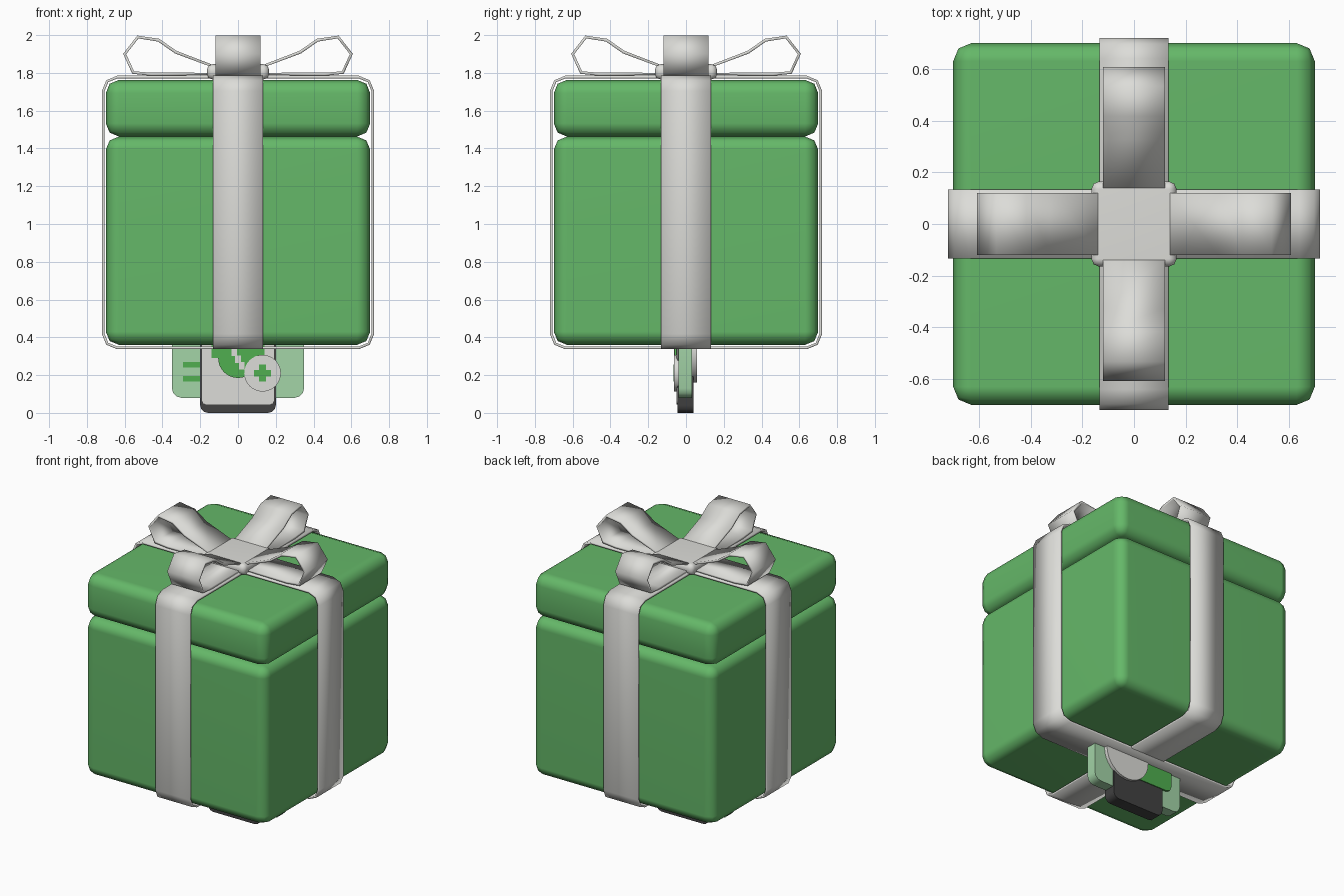
import bpy, bmesh, math
from mathutils import Matrix, Vector

cube = bpy.data.objects.get("Cube")
if cube:
    bpy.data.objects.remove(cube, do_unlink=True)


def material(name, rgb):
    m = bpy.data.materials.new(name)
    m.use_nodes = True
    col = (*rgb, 1)
    m.diffuse_color = col
    m.node_tree.nodes["Principled BSDF"].inputs["Base Color"].default_value = col
    return m


GREEN = material("box green", (0.13, 0.48, 0.14))
COIN = material("coin green", (0.08, 0.43, 0.08))
PALE = material("note pale green", (0.37, 0.66, 0.39))
SILVER = material("ribbon silver", (0.72, 0.72, 0.69))
DARK = material("phone dark grey", (0.055, 0.055, 0.055))


def finish(name, bm, mat, angle=50):
    me = bpy.data.meshes.new(name)
    bm.to_mesh(me)
    bm.free()
    me.materials.append(mat)
    ob = bpy.data.objects.new(name, me)
    bpy.context.collection.objects.link(ob)
    bpy.ops.object.select_all(action="DESELECT")
    ob.select_set(True)
    bpy.context.view_layer.objects.active = ob
    bpy.ops.object.shade_smooth_by_angle(angle=math.radians(angle))
    return ob


def block(name, mat, lo, hi, radius=0, segments=2, flat=False):
    """Box between two corners; flat rounds only the edges running along y."""
    lo, hi = Vector(lo), Vector(hi)
    bm = bmesh.new()
    bmesh.ops.create_cube(bm, size=1)
    bmesh.ops.scale(bm, vec=hi - lo, verts=bm.verts)
    bmesh.ops.translate(bm, vec=(lo + hi) / 2, verts=bm.verts)
    if radius:
        edges = [e for e in bm.edges if not flat
                 or abs(e.verts[0].co.y - e.verts[1].co.y) > 1e-4]
        bmesh.ops.bevel(bm, geom=edges, offset=radius, segments=segments,
                        profile=0.5, affect="EDGES")
    ob = finish(name, bm, mat)
    if radius and not flat:
        ob.modifiers.new("even_shading", "WEIGHTED_NORMAL")
    return ob


def band(name, path, half_width, thickness, turn):
    """Closed strip following an x-z path, turned about z."""
    bm = bmesh.new()
    rows = [[bm.verts.new((x, y, z)) for y in (-half_width, half_width)]
            for x, z in path]
    for a, b in zip(rows, rows[1:] + rows[:1]):
        bm.faces.new((a[0], a[1], b[1], b[0]))
    bmesh.ops.rotate(bm, verts=bm.verts, matrix=Matrix.Rotation(turn, 3, "Z"))
    ob = finish(name, bm, SILVER, 60)
    mod = ob.modifiers.new("thickness", "SOLIDIFY")
    mod.thickness = thickness
    mod.offset = 0


def disc(name, mat, x, z, radius, y0, y1):
    bm = bmesh.new()
    bmesh.ops.create_cone(bm, cap_ends=True, segments=32, radius1=radius,
                          radius2=radius, depth=y1 - y0)
    bmesh.ops.rotate(bm, verts=bm.verts, matrix=Matrix.Rotation(math.pi / 2, 3, "X"))
    bmesh.ops.translate(bm, vec=(x, (y0 + y1) / 2, z), verts=bm.verts)
    finish(name, bm, mat)


# Box and lid
block("box_body", GREEN, (-0.7, -0.7, 0.36), (0.7, 0.7, 1.463), 0.07)
block("box_lid", GREEN, (-0.7, -0.7, 1.463), (0.7, 0.7, 1.763), 0.07)

# Two ribbons wrapped all the way round
W, R, BOTTOM, TOP = 0.714, 0.075, 0.344, 1.778
wrap = []
corners = ((W - R, TOP - R), (R - W, TOP - R), (R - W, BOTTOM + R), (W - R, BOTTOM + R))
for i, (cx, cz) in enumerate(corners):
    for step in range(3):
        a = math.pi / 2 * (i + step / 2)
        wrap.append((cx + R * math.cos(a), cz + R * math.sin(a)))
band("ribbon_side_to_side", wrap, 0.133, 0.014, 0)
band("ribbon_front_to_back", wrap, 0.133, 0.014, math.pi / 2)

# Bow: four loops round a knot
loop = [(0.14, 1.795), (0.46, 1.793), (0.555, 1.802), (0.6, 1.9), (0.53, 1.99),
        (0.42, 1.973), (0.33, 1.91), (0.14, 1.838)]
for i, side in enumerate(("left", "back", "right", "front")):
    band("bow_loop_" + side, loop, 0.12, 0.016, i * math.pi / 2)
block("bow_knot", SILVER, (-0.165, -0.165, 1.765), (0.165, 0.165, 1.846), 0.03)

# Phone and banknote hanging below the box
block("phone_body", DARK, (-0.2, -0.045, 0), (0.2, 0.04, 0.7), 0.04, 3, True)
block("phone_screen", SILVER, (-0.19, -0.05, 0.045), (0.19, -0.044, 0.66), 0.02, 2, True)
block("banknote", PALE, (-0.35, -0.04, 0.08), (0.35, 0.033, 0.62), 0.05, 3, True)
for i in range(2):
    z = 0.165 + i * 0.075
    block(f"banknote_mark_{i + 1}", COIN, (-0.29, -0.043, z), (-0.2, -0.039, z + 0.03))
block("screen_panel", COIN, (-0.14, -0.053, 0.29), (0.14, -0.049, 0.4))
block("back_panel", COIN, (-0.27, 0.03, 0.2), (0.1, 0.046, 0.5), 0.04, 2, True)

# Coins
disc("green_coin", COIN, 0, 0.29, 0.105, -0.06, -0.04)
disc("silver_coin", SILVER, 0.13, 0.21, 0.097, -0.064, -0.04)
disc("back_coin", SILVER, 0.1, 0.33, 0.17, 0.03, 0.057)
for name, w, h in (("upright", 0.018, 0.045), ("crossbar", 0.045, 0.018)):
    block("silver_coin_plus_" + name, COIN, (0.13 - w, -0.067, 0.21 - h),
          (0.13 + w, -0.063, 0.21 + h))
for i, dx in enumerate((-0.02, 0.0, 0.02)):
    z = 0.32 - i * 0.035
    block(f"green_coin_step_{i + 1}", SILVER, (dx - 0.015, -0.063, z - 0.02),
          (dx + 0.015, -0.059, z + 0.02))
